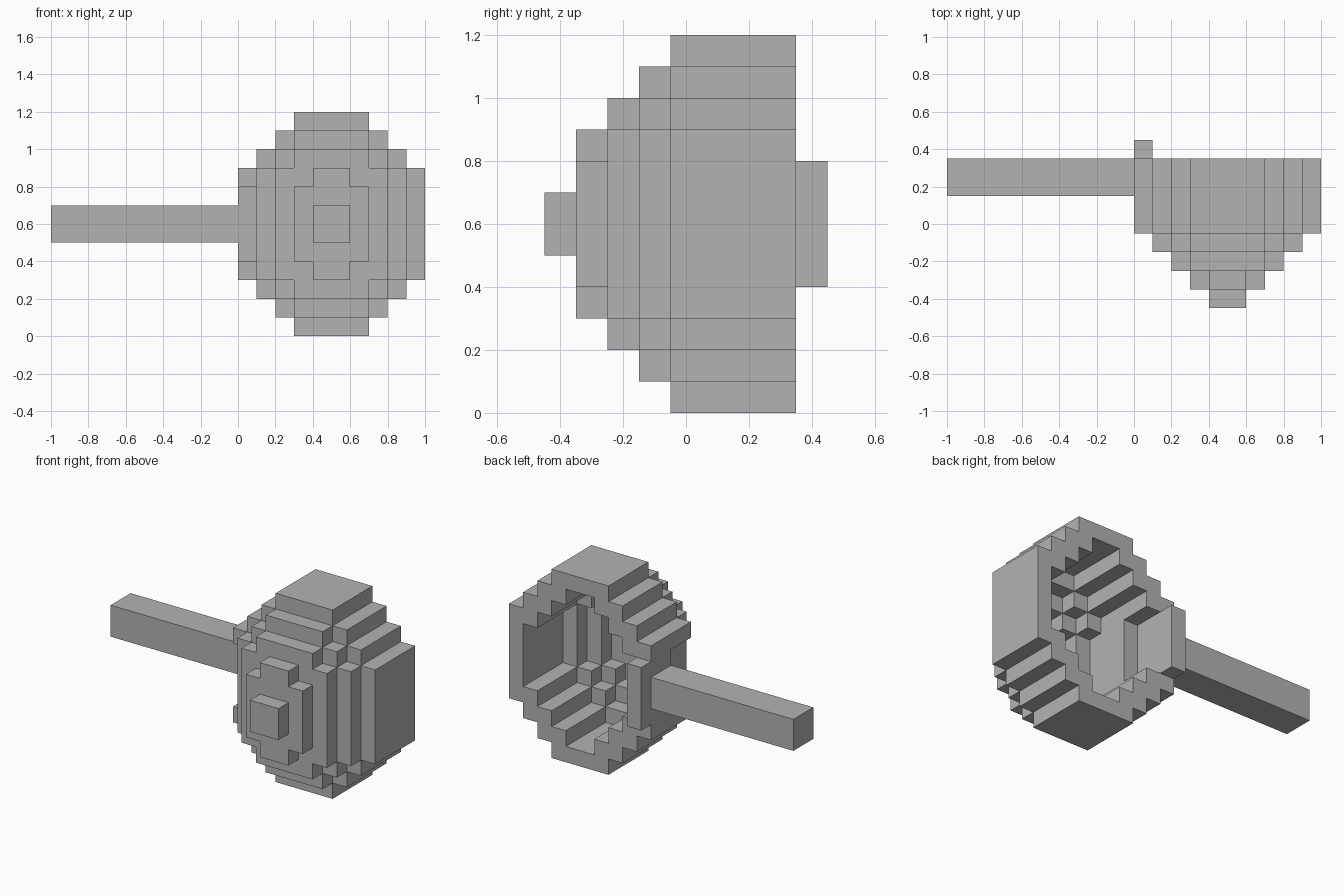
import bpy
import bmesh
from itertools import product

cube = bpy.data.objects.get("Cube")
if cube:
    bpy.data.objects.remove(cube, do_unlink=True)

UNIT = 0.1
ORIGIN = (0.0, -0.45, 0.0)

grey = bpy.data.materials.new("plain grey")
grey.use_nodes = True
colour = (0.45, 0.45, 0.45, 1)
grey.diffuse_color = colour
grey.node_tree.nodes["Principled BSDF"].inputs["Base Color"].default_value = colour


def block_cells(x, y, z):
    """Grid cells filling a box given as three index ranges."""
    return set(product(range(*x), range(*y), range(*z)))


def build(name, cells):
    """Make a mesh from the exposed sides of a set of grid cells."""
    bm = bmesh.new()
    verts = {}

    def vert(key):
        if key not in verts:
            verts[key] = bm.verts.new([o + UNIT * k for o, k in zip(ORIGIN, key)])
        return verts[key]

    for cell in sorted(cells):
        for axis, side in product(range(3), (0, 1)):
            beside = list(cell)
            beside[axis] += 2 * side - 1
            if tuple(beside) in cells:
                continue
            ring = []
            for u, v in ((0, 0), (1, 0), (1, 1), (0, 1)):
                corner = list(cell)
                corner[axis] += side
                corner[(axis + 1) % 3] += u
                corner[(axis + 2) % 3] += v
                ring.append(vert(tuple(corner)))
            bm.faces.new(ring if side else ring[::-1])
    mesh = bpy.data.meshes.new(name)
    bm.to_mesh(mesh)
    bm.free()
    mesh.materials.append(grey)
    obj = bpy.data.objects.new(name, mesh)
    bpy.context.collection.objects.link(obj)


def outline(wide, tall, diagonal):
    """Stepped oval: limits on distance from the centre across, up and diagonally."""
    inside = set()
    for i, k in product(range(10), range(12)):
        a, c = abs(i - 4.5), abs(k - 5.5)
        if a <= wide and c <= tall and a + c <= diagonal:
            inside.add((i, k))
    return inside


def hollow(shape):
    """Keep only the rim of a shape, one cell thick."""
    near = list(product((-1, 0, 1), repeat=2))
    return {(i, k) for i, k in shape
            if any((i + di, k + dk) not in shape for di, dk in near)}


# Stepped bowl, from the front tip to the open back: outline limits and depth range
layers = [
    (0.5, 0.5, 1, (0, 1)),
    (1.5, 2.5, 3, (1, 2)),
    (2.5, 3.5, 5, (2, 3)),
    (3.5, 4.5, 6, (3, 4)),
    (4.5, 5.5, 7, (4, 8)),
]
bowl = set()
for wide, tall, diagonal, depth in layers:
    for i, k in hollow(outline(wide, tall, diagonal)):
        bowl |= {(i, j, k) for j in range(*depth)}

# Side wall by the handle is set inwards at the front
bowl -= block_cells((0, 1), (4, 8), (4, 8))
bowl |= block_cells((1, 2), (4, 6), (4, 8))
build("bowl", bowl)

# Raised panel holding the handle, reaching past the back rim
build("side_panel", block_cells((0, 1), (6, 9), (4, 8)))

# Straight square handle
build("handle", block_cells((-10, 0), (6, 8), (5, 7)))
